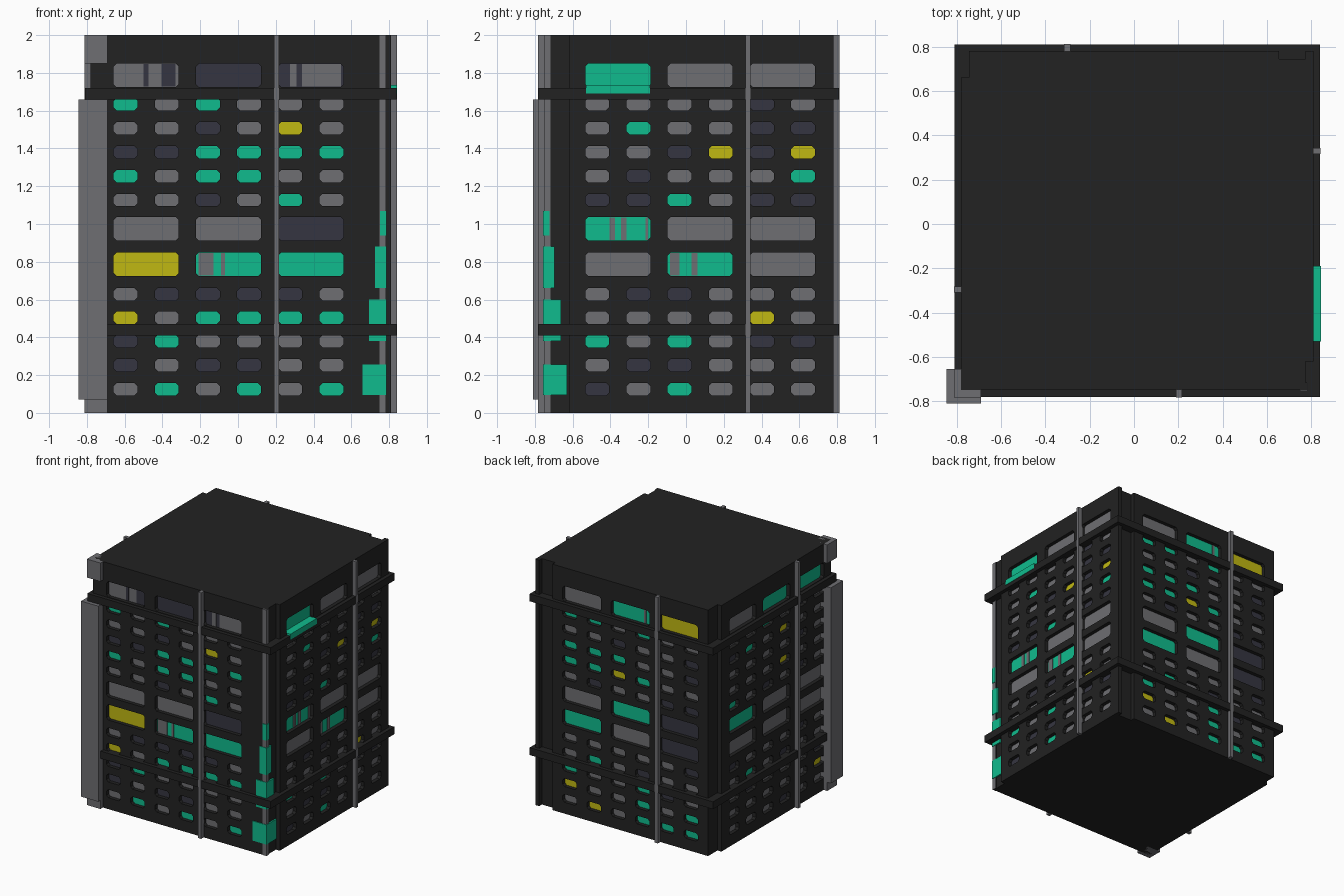
import bpy, bmesh

cube = bpy.data.objects.get("Cube")
if cube:
    bpy.data.objects.remove(cube, do_unlink=True)


def make_material(name, rgb):
    m = bpy.data.materials.new(name)
    m.use_nodes = True
    m.diffuse_color = (*rgb, 1)
    m.node_tree.nodes["Principled BSDF"].inputs["Base Color"].default_value = (*rgb, 1)
    return m


MATS = {
    "d": make_material("dark wall", (0.016, 0.016, 0.016)),
    "s": make_material("grey", (0.156, 0.156, 0.168)),
    "g": make_material("green light", (0.005, 0.50, 0.27)),
    "y": make_material("yellow light", (0.53, 0.48, 0.006)),
    "n": make_material("navy glass", (0.036, 0.036, 0.052)),
}
KEYS = list(MATS)


def box(name, mat, lo, hi):
    bm = bmesh.new()
    bmesh.ops.create_cube(bm, size=1)
    for v in bm.verts:
        v.co = [(a + b) / 2 + c * (b - a) for a, b, c in zip(lo, hi, v.co)]
    me = bpy.data.meshes.new(name)
    bm.to_mesh(me)
    bm.free()
    me.materials.append(MATS[mat])
    ob = bpy.data.objects.new(name, me)
    bpy.context.collection.objects.link(ob)
    return ob


# Wall directions: u runs along the wall, d goes inward from its surface
PLACE = {
    "front": lambda u, z, d: (u, -0.75 + d, z),
    "right": lambda u, z, d: (0.81 - d, u, z),
    "back": lambda u, z, d: (u, 0.78 - d, z),
    "left": lambda u, z, d: (-0.78 + d, u, z),
}
# Window rows from the bottom: centre height and whether the row is wide
ROWS = [(0.125, 0), (0.253, 0), (0.38, 0), (0.503, 0), (0.628, 0), (0.787, 1),
        (0.975, 1), (1.127, 0), (1.253, 0), (1.38, 0), (1.507, 0), (1.635, 0), (1.787, 1)]
THICK, RECESS, CHAMFER = 0.035, 0.03, 0.016


def midpoints(spans, start, end):
    """Cell borders halfway between neighbouring windows."""
    return [start] + [(a[1] + b[0]) / 2 for a, b in zip(spans, spans[1:])] + [end]


def wall(side, u0, u1, centre, codes):
    place, flip = PLACE[side], side in ("back", "left")
    bm = bmesh.new()

    def face(pts, key="d"):
        vs = [bm.verts.new(place(*p)) for p in pts]
        f = bm.faces.new(vs[::-1] if flip else vs)
        f.material_index = KEYS.index(key)

    zs = [(z - (0.063 if w else 0.033), z + (0.063 if w else 0.033)) for z, w in ROWS]
    zb = midpoints(zs, 0, 2)
    for r, row in enumerate(reversed(codes.split())):
        n, half, pitch = (3, 0.172, 0.436) if ROWS[r][1] else (6, 0.063, 0.218)
        us = [(centre + (i - (n - 1) / 2) * pitch - half,
               centre + (i - (n - 1) / 2) * pitch + half) for i in range(n)]
        ub = midpoints(us, u0, u1)
        b0, b1 = zs[r]
        c = CHAMFER
        for i, (a0, a1) in enumerate(us):
            # Wall cell with a chamfered, recessed window
            R = [(ub[i], zb[r], 0), (ub[i + 1], zb[r], 0),
                 (ub[i + 1], zb[r + 1], 0), (ub[i], zb[r + 1], 0)]
            o2 = [(a0 + c, b0), (a1 - c, b0), (a1, b0 + c), (a1, b1 - c),
                  (a1 - c, b1), (a0 + c, b1), (a0, b1 - c), (a0, b0 + c)]
            O = [(u, z, 0) for u, z in o2]
            I = [(u, z, RECESS) for u, z in o2]
            for k in range(4):
                k1, p, q = (k + 1) % 4, 2 * k, 2 * k + 1
                face([R[k], R[k1], O[q], O[p]])
                face([R[k1], O[(q + 1) % 8], O[q]])
            for k in range(8):
                face([O[k], O[(k + 1) % 8], I[(k + 1) % 8], I[k]])
            face(I, row[i])
    # Wall edges and back
    T = THICK
    left_edge = [(0, 0), (2, 0), (2, T), (0, T)]
    face([(u0, z, d) for z, d in left_edge])
    face([(u1, z, d) for z, d in left_edge[::-1]])
    under = [(u0, 0), (u0, T), (u1, T), (u1, 0)]
    face([(u, 0, d) for u, d in under])
    face([(u, 2, d) for u, d in under[::-1]])
    face([(u0, 0, T), (u0, 2, T), (u1, 2, T), (u1, 0, T)])
    bmesh.ops.remove_doubles(bm, verts=bm.verts, dist=1e-5)
    me = bpy.data.meshes.new(side + "_wall")
    bm.to_mesh(me)
    bm.free()
    for k in KEYS:
        me.materials.append(MATS[k])
    bpy.context.collection.objects.link(bpy.data.objects.new(side + "_wall", me))


# Windows listed from the top row down, along increasing u
wall("front", -0.78, 0.78, -0.05,
     "snn sgs"[:3] + " gsgsss ssnsys nngggg gsggss ssnsgs ssn ygg"
     " snnnns ysgggg ngssss nsnnss sgsgsg")
wall("right", -0.62, 0.78, 0.075,
     "gss ssssns sgssnn ssnyny snsssg nngsnn gss sgs"
     " snnsss ssssys gsgsnn snnsss nsgsss")
wall("back", -0.745, 0.655, -0.045,
     "ygs ssgsgg nssnss nssggg ssgygg nnssns ngs nsg"
     " nsssss ssnsgs sngssg gsgssy gggsys")
wall("left", -0.75, 0.66, -0.05,
     "ggs snsgss ssysgn snssss ssysss snsnsg ssg sss"
     " snsssn ssnsgs nsssns ysssss ssnsss")

# Building core and the two surrounding ledges
box("core", "d", (-0.745, -0.715, 0), (0.775, 0.745, 2))
for name, z in (("lower_ledge", 0.41), ("upper_ledge", 1.66)):
    box(name, "d", (-0.81, -0.78, z), (0.84, 0.81, z + 0.06))

# Vertical pipes, one on each wall and one on the front right corner
box("front_pipe", "s", (0.19, -0.783, 0), (0.217, -0.745, 2))
box("right_pipe", "s", (0.805, 0.315, 0), (0.842, 0.342, 2))
box("back_pipe", "s", (-0.315, 0.775, 0), (-0.286, 0.812, 2))
box("left_pipe", "s", (-0.813, -0.31, 0), (-0.775, -0.282, 2))
box("corner_pipe", "s", (0.748, -0.753, 0), (0.783, -0.718, 2))

# Large service shaft on the front left corner
box("shaft_core", "s", (-0.812, -0.782, 0), (-0.69, -0.655, 1.66))
box("shaft_sleeve", "s", (-0.845, -0.81, 0.07), (-0.69, -0.655, 1.66))
box("shaft_cap", "s", (-0.812, -0.782, 1.85), (-0.69, -0.655, 2))

# Wrap-around signs on the front right corner, narrower with height
for i, (w, z0, z1) in enumerate([(0.125, 0.095, 0.255), (0.092, 0.38, 0.60),
                                 (0.06, 0.66, 0.88), (0.033, 0.94, 1.07)]):
    box(f"corner_sign_front_{i}", "g", (0.785 - w, -0.757, z0), (0.787, -0.735, z1))
    box(f"corner_sign_right_{i}", "g", (0.765, -0.757, z0), (0.787, -0.755 + w, z1))

# Lit awning under the top window on the right wall
box("window_awning", "g", (0.78, -0.53, 1.69), (0.843, -0.19, 1.735))


# Thin curtain strips in some wide windows
def strips(side, z, items):
    for i, (key, a, b) in enumerate(items):
        p = PLACE[side](a, z - 0.06, RECESS + 0.001)
        q = PLACE[side](b, z + 0.06, RECESS - 0.006)
        box(f"{side}_window_strip_{int(z * 100)}_{i}", key,
            [min(c) for c in zip(p, q)], [max(c) for c in zip(p, q)])


strips("front", 1.787, [("n", -0.50, -0.475), ("n", -0.405, -0.33),
                        ("s", 0.275, 0.31), ("s", 0.34, 0.545)])
strips("front", 0.787, [("s", -0.21, -0.13), ("s", -0.09, -0.07)])
strips("right", 0.975, [("s", -0.405, -0.375), ("s", -0.345, -0.315), ("s", -0.215, -0.2)])
strips("right", 0.787, [("s", -0.085, -0.035), ("s", 0.03, 0.06)])
strips("back", 1.787, [("s", -0.17, -0.15)])
